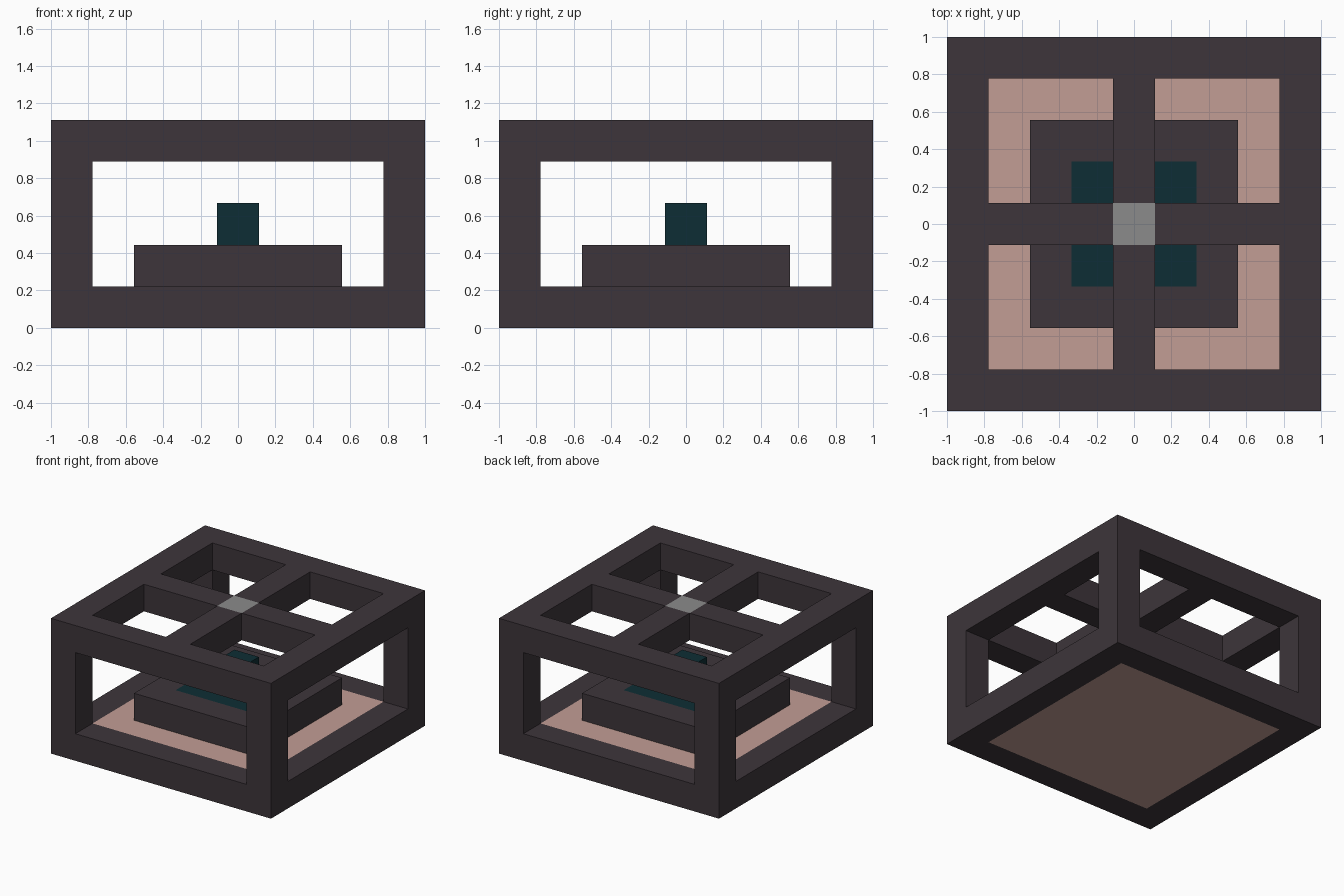
import bpy
import bmesh
from mathutils import Vector

U = 2 / 9  # one block; the whole model sits on a 9 x 9 x 5 block grid

if "Cube" in bpy.data.objects:
    bpy.data.objects.remove(bpy.data.objects["Cube"])


def material(name, rgb):
    mat = bpy.data.materials.new(name)
    mat.use_nodes = True
    colour = (*rgb, 1)
    mat.diffuse_color = colour
    bsdf = mat.node_tree.nodes["Principled BSDF"]
    bsdf.inputs["Base Color"].default_value = colour
    bsdf.inputs["Roughness"].default_value = 0.9
    return mat


dark = material("dark_plum", (0.047, 0.036, 0.043))
pink = material("dusty_pink", (0.54, 0.34, 0.30))
teal = material("deep_teal", (0.004, 0.027, 0.035))
grey = material("mid_grey", (0.26, 0.26, 0.26))


def block(name, size, centre, mat, panel=None, sides=()):
    """Box measured in blocks; z of centre is its underside.
    Faces pointing along `sides` get a one-block border around a panel."""
    bm = bmesh.new()
    bmesh.ops.create_cube(bm, size=1)
    for v in bm.verts:
        v.co.z += 0.5
        v.co = (v.co * Vector(size) + Vector(centre)) * U
    bm.normal_update()
    for side in sides:
        face = next(f for f in bm.faces if f.normal.z * side > 0.9)
        bmesh.ops.inset_region(bm, faces=[face], thickness=U,
                               use_even_offset=True)
        face.material_index = 1
    mesh = bpy.data.meshes.new(name)
    bm.to_mesh(mesh)
    bm.free()
    mesh.materials.append(mat)
    if panel:
        mesh.materials.append(panel)
    obj = bpy.data.objects.new(name, mesh)
    bpy.context.collection.objects.link(obj)
    return obj


# Floor with a pink panel above and below, stepped platform and core
block("base_floor", (9, 9, 1), (0, 0, 0), dark, pink, (1, -1))
block("platform", (5, 5, 1), (0, 0, 1), dark, teal, (1,))
block("core", (1, 1, 1), (0, 0, 2), teal)

# Corner posts
for x in (-4, 4):
    for y in (-4, 4):
        block("corner_post", (1, 1, 3), (x, y, 1), dark)

# Top rails and the cross beams that meet at the grey centre block
for s in (-1, 1):
    block("top_rail_long", (9, 1, 1), (0, 4 * s, 4), dark)
    block("top_rail_short", (1, 7, 1), (4 * s, 0, 4), dark)
    block("cross_beam_x", (3, 1, 1), (2 * s, 0, 4), dark)
    block("cross_beam_y", (1, 3, 1), (0, 2 * s, 4), dark)
block("centre_block", (1, 1, 1), (0, 0, 4), grey)
